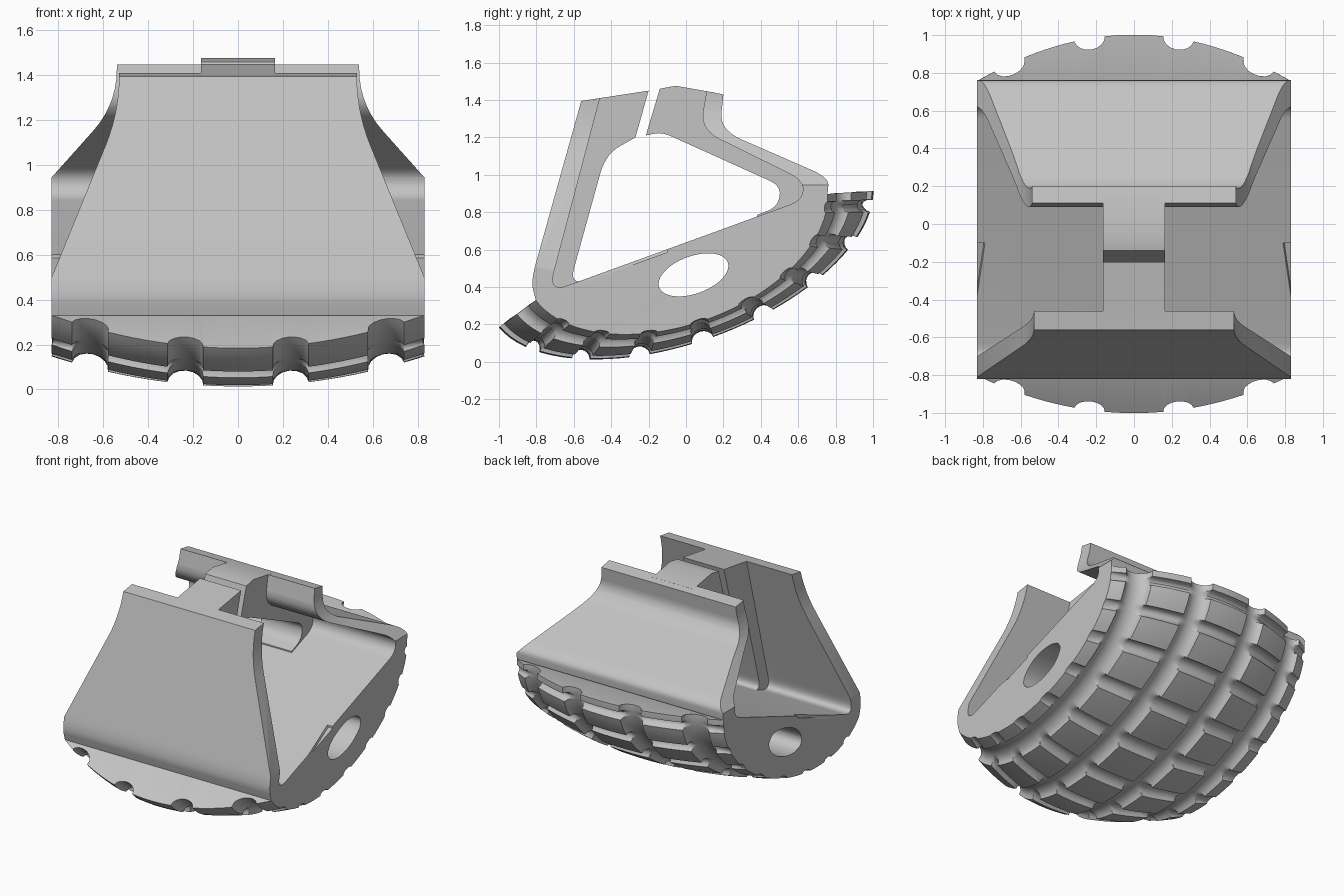
import bpy, bmesh, math
from mathutils import Vector

cube = bpy.data.objects.get("Cube")
if cube:
    bpy.data.objects.remove(cube)

GREY = bpy.data.materials.new("plain_grey")
GREY.use_nodes = True
GREY.diffuse_color = (0.55, 0.55, 0.55, 1)
GREY.node_tree.nodes["Principled BSDF"].inputs["Base Color"].default_value = GREY.diffuse_color

TILT = math.radians(20)
HALF = 0.83          # half width of the pad
parts = []


def finish(name, bm):
    bmesh.ops.recalc_face_normals(bm, faces=bm.faces)
    mesh = bpy.data.meshes.new(name)
    bm.to_mesh(mesh)
    bm.free()
    mesh.materials.append(GREY)
    ob = bpy.data.objects.new(name, mesh)
    bpy.context.collection.objects.link(ob)
    return ob


def rounded(points, steps=7):
    """Soften corners given as (a, b, distance)."""
    out = []
    for i, p in enumerate(points):
        c = Vector(p[:2])
        if len(p) == 2:
            out.append(c)
            continue
        ends = []
        for q in (points[i - 1], points[(i + 1) % len(points)]):
            way = Vector(q[:2]) - c
            ends.append(c + way.normalized() * min(p[2], way.length * 0.48))
        for k in range(steps + 1):
            t = k / steps
            out.append(ends[0] * (1 - t) ** 2 + c * 2 * t * (1 - t) + ends[1] * t * t)
    return out


def prism(name, points, axis, lo, hi):
    bm = bmesh.new()
    rings = []
    for s in (lo, hi):
        rings.append([bm.verts.new((s, a, b) if axis == "X" else (a, s, b)) for a, b in points])
    n = len(points)
    for ring in rings:
        bm.faces.new(ring)
    for i in range(n):
        j = (i + 1) % n
        bm.faces.new((rings[0][i], rings[0][j], rings[1][j], rings[1][i]))
    return finish(name, bm)


def combine(ob, tool, operation):
    mod = ob.modifiers.new("cut", "BOOLEAN")
    mod.operation, mod.object, mod.solver = operation, tool, "EXACT"
    tool.hide_render = True
    graph = bpy.context.evaluated_depsgraph_get()
    mesh = bpy.data.meshes.new_from_object(ob.evaluated_get(graph))
    ob.modifiers.clear()
    ob.data = mesh
    bpy.data.objects.remove(tool)


# Treaded sole: a tilted, barrel-shaped shell with round grooves both ways
def tilted(x, d, v):
    u = d + 0.188
    return Vector((x, u * math.cos(TILT) - v * math.sin(TILT),
                   u * math.sin(TILT) + v * math.cos(TILT)))


T_END = math.radians(80)


def sole_point(x, t):
    s = (x / HALF) ** 2
    reach, rim, low = 1.066 - 0.236 * s, 0.515 + 0.07 * s, 0.075 + 0.1 * s
    drop = (1 - math.cos(t)) / (1 - math.cos(T_END))
    return tilted(x, reach * math.sin(t) / math.sin(T_END), low + (rim - low) * drop)


def grooved_line(end, centres, radius, depth, fill):
    """Positions with groove depths: arcs in grooves, even steps between."""
    line, last = [], -end
    for c in centres + [None]:
        stop = end if c is None else c - radius
        line += [(last + (stop - last) * k / fill, 0) for k in range(fill + (c is None))]
        if c is not None:
            for k in range(8):
                a = math.pi * k / 8
                line.append((c - radius * math.cos(a), depth * math.sin(a)))
            last = c + radius
    return line


xs = grooved_line(HALF, [-0.66, -0.235, 0.235, 0.66], 0.08, 0.06, 5)
ts = grooved_line(T_END, [-0.06 + 0.33 * k for k in range(-3, 5)], 0.055, 0.05, 4)

bm = bmesh.new()
rows = []
for x, gx in xs:
    row = []
    for t, gt in ts:
        p = sole_point(x, t)
        h = 0.001
        normal = (sole_point(x + h, t) - p).cross(sole_point(x, t + h) - p).normalized()
        fade = 1 - 0.7 * (x / HALF) ** 6
        row.append(bm.verts.new(p + normal * max(gx, gt * fade)))
    row += [bm.verts.new(tilted(x, d, 0.585)) for d in (0.8, -0.8)]
    rows.append(row)
count = len(rows[0])
for a, b in zip(rows, rows[1:]):
    for i in range(count):
        j = (i + 1) % count
        bm.faces.new((a[i], a[j], b[j], b[i]))
bm.faces.new(rows[0])
bm.faces.new(rows[-1])
sole = finish("treaded_sole", bm)

# Oval hole running across the sole
oval = []
for k in range(48):
    a = math.tau * k / 48
    p, q = 0.195 * math.cos(a), 0.1 * math.sin(a)
    oval.append((0.04 + p * math.cos(TILT) - q * math.sin(TILT),
                 0.465 + p * math.sin(TILT) + q * math.cos(TILT)))
combine(sole, prism("hole_cutter", oval, "X", -1, 1), "DIFFERENCE")
parts.append(sole)

# Front and back walls, each with its half of the floor, tapered at the sides
front_profile = [(-0.56, 1.395), (-0.83, 0.43, 0.1), (-0.803, 0.33), (-0.1, 0.57),
                 (-0.1, 0.602), (-0.735, 0.371, 0.11), (-0.46, 1.41)]
back_profile = [(-0.1, 0.57), (0.757, 0.898), (0.765, 0.985, 0.1), (0.18, 1.24, 0.13),
                (0.2, 1.43), (0.11, 1.447), (0.075, 1.242, 0.12), (0.63, 0.968, 0.09),
                (0.62, 0.864, 0.07), (-0.1, 0.602)]
front_taper = [(0.9, 0.1), (0.9, 0.33), (0.53, 1.235, 0.16), (0.53, 1.6)]
back_taper = [(0.9, 0.1), (0.9, 0.867), (0.54, 1.27, 0.16), (0.54, 1.6)]
for name, profile, taper in (("front_wall", front_profile, front_taper),
                             ("back_wall", back_profile, back_taper)):
    wall = prism(name, rounded(profile), "X", -HALF, HALF)
    half = rounded(taper)
    outline = half + [Vector((-p.x, p.y)) for p in reversed(half)]
    combine(wall, prism("taper_cutter", outline, "Y", -1.2, 1.2), "INTERSECT")
    parts.append(wall)

# Narrow centre ribs with hooked tops that almost meet
front_rib = [(-0.5, 1.404), (-0.745, 0.46), (-0.7, 0.38), (-0.42, 0.46), (-0.42, 0.481),
             (-0.625, 0.405, 0.1), (-0.43, 1.11, 0.11), (-0.27, 1.2), (-0.2, 1.45)]
back_rib = [(-0.14, 1.46), (-0.055, 1.476), (0.15, 1.44), (0.13, 1.24), (0.22, 1.19),
            (0.66, 0.98), (0.66, 0.87), (0.38, 0.76), (0.38, 0.786), (0.49, 0.828, 0.06),
            (0.51, 0.94, 0.07), (-0.13, 1.229, 0.06), (-0.215, 1.21)]
for name, profile in (("front_rib", front_rib), ("back_rib", back_rib)):
    parts.append(prism(name, rounded(profile), "X", -0.165, 0.165))

# Smooth the curves and keep the corners crisp
bpy.ops.object.select_all(action="DESELECT")
for ob in parts:
    ob.select_set(True)
bpy.context.view_layer.objects.active = sole
bpy.ops.object.shade_smooth_by_angle(angle=math.radians(30))
